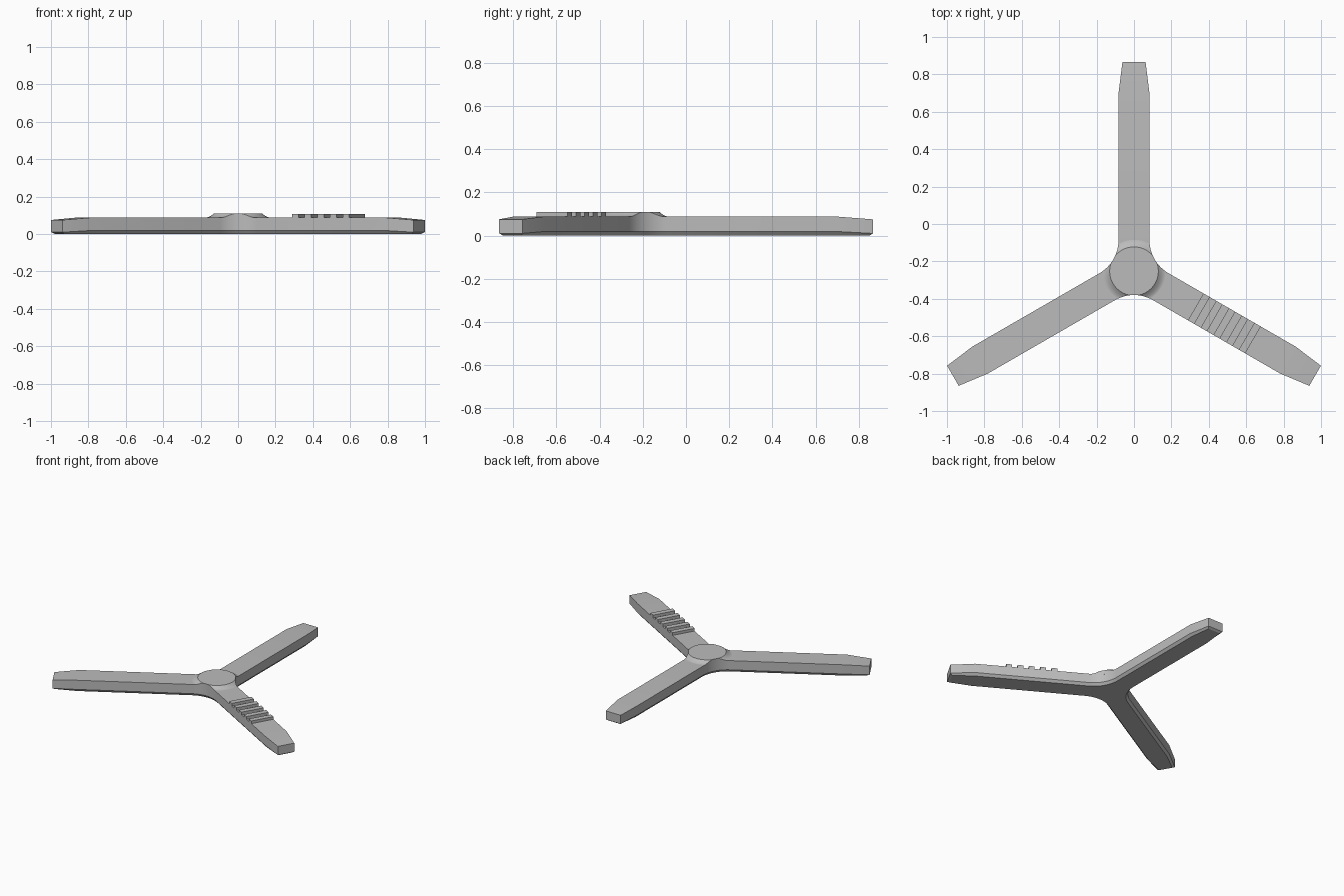
import bpy, bmesh
from math import sin, cos, pi, radians, sqrt
from mathutils import Vector, Matrix

cube = bpy.data.objects.get("Cube")
if cube:
    bpy.data.objects.remove(cube, do_unlink=True)

CENTRE = Vector((0, -0.2525, 0))
LENGTH, TAPER = 1.118, 0.95          # arm tip and start of its taper
HALF, TIP_HALF = 0.083, 0.062        # arm half widths
TOP, TIP_TOP, HUB_TOP = 0.088, 0.075, 0.109
CAP_R, FLARE_R = 0.13, 0.168
FILLET = 0.2                         # curve between neighbouring arms
FILLET_D = (HALF + FILLET) / sin(pi / 3)
ARMS = [radians(a) for a in (90, 210, 330)]

grey = bpy.data.materials.new("light grey plastic")
grey.use_nodes = True
grey.diffuse_color = (0.5, 0.5, 0.5, 1)
grey.node_tree.nodes["Principled BSDF"].inputs["Base Color"].default_value = (0.5, 0.5, 0.5, 1)


def finish(bm, name):
    bmesh.ops.recalc_face_normals(bm, faces=bm.faces)
    mesh = bpy.data.meshes.new(name)
    bm.to_mesh(mesh)
    bm.free()
    mesh.materials.append(grey)
    obj = bpy.data.objects.new(name, mesh)
    obj.location = CENTRE
    bpy.context.collection.objects.link(obj)
    bpy.ops.object.select_all(action='DESELECT')
    obj.select_set(True)
    bpy.context.view_layer.objects.active = obj
    bpy.ops.object.shade_smooth_by_angle(angle=radians(25))
    return obj


def polar(r, a):
    return Vector((r * cos(a), r * sin(a), 0))


def bridge(bm, low, high):
    n = len(low)
    for i in range(n):
        j = (i + 1) % n
        bm.faces.new((low[i], low[j], high[j], high[i]))


# Three-armed body: outline, with True marking the tip corners
outline = []
for a in ARMS:
    turn = Matrix.Rotation(a, 3, 'Z')
    for u, v in ((TAPER, -HALF), (LENGTH, -TIP_HALF), (LENGTH, TIP_HALF), (TAPER, HALF)):
        outline.append((turn @ Vector((u, v, 0)), u == LENGTH))
    middle = a + pi / 3
    for k in range(17):
        t = radians(30 - 60 * k / 16)
        outline.append((polar(FILLET_D, middle) + polar(FILLET, middle + pi + t), False))

bm = bmesh.new()
base, edge, top = [], [], []
for i, (p, tip) in enumerate(outline):
    before = (p - outline[i - 1][0]).normalized()
    after = (outline[(i + 1) % len(outline)][0] - p).normalized()
    n1, n2 = (Vector((-d.y, d.x, 0)) for d in (before, after))
    inset = (n1 + n2) * 0.015 / (1 + n1.dot(n2))
    base.append(bm.verts.new(p + inset))
    edge.append(bm.verts.new(p + Vector((0, 0, 0.01 if tip else 0.019))))
    top.append(bm.verts.new(p + Vector((0, 0, TIP_TOP if tip else TOP))))
bridge(bm, base, edge)
bridge(bm, edge, top)
bm.faces.new(base)
bm.faces.new([v for v, (p, tip) in zip(top, outline) if not tip])
per_arm = len(outline) // 3
for k in range(3):
    bm.faces.new(top[k * per_arm:k * per_arm + 4])
finish(bm, "three_arm_body")


# Raised hub: a flared disc trimmed to the curves between the arms
def wall_distance(a):
    off = (a - ARMS[0]) % (2 * pi / 3) - pi / 3
    root = FILLET ** 2 - (FILLET_D * sin(off)) ** 2
    return FILLET_D * cos(off) - sqrt(root) if root > 0 else 1.0


def flare_height(r):
    t = min(max((r - CAP_R) / (FLARE_R - CAP_R), 0), 1)
    return TOP + (HUB_TOP - TOP) * (1 - t) ** 1.6


bm = bmesh.new()
SIDES, STEPS = 96, 6
rings = []
for k in range(-1, STEPS + 1):
    r = FLARE_R + (CAP_R - FLARE_R) * max(k, 0) / STEPS
    ring = []
    for s in range(SIDES):
        a = 2 * pi * s / SIDES
        d = min(r, wall_distance(a) + 0.0005)
        z = TOP - 0.01 if k < 0 else flare_height(d)
        ring.append(bm.verts.new(polar(d, a) + Vector((0, 0, z))))
    rings.append(ring)
for low, high in zip(rings, rings[1:]):
    bridge(bm, low, high)
bm.faces.new(rings[-1])
bm.faces.new(rings[0])
bmesh.ops.remove_doubles(bm, verts=bm.verts, dist=0.00001)
finish(bm, "hub_cap")

# Five grip ribs across the right front arm
PITCH, FIRST = 0.0393, 0.381
for k in range(5):
    bm = bmesh.new()
    bmesh.ops.create_cube(bm, size=1)
    shape = Matrix.Diagonal((PITCH, HALF * 2, 0.03, 1))
    place = Matrix.Translation((FIRST + PITCH * (2 * k + 0.5), 0, 0.093))
    bm.transform(Matrix.Rotation(ARMS[2], 4, 'Z') @ place @ shape)
    finish(bm, f"grip_rib_{k + 1}")
